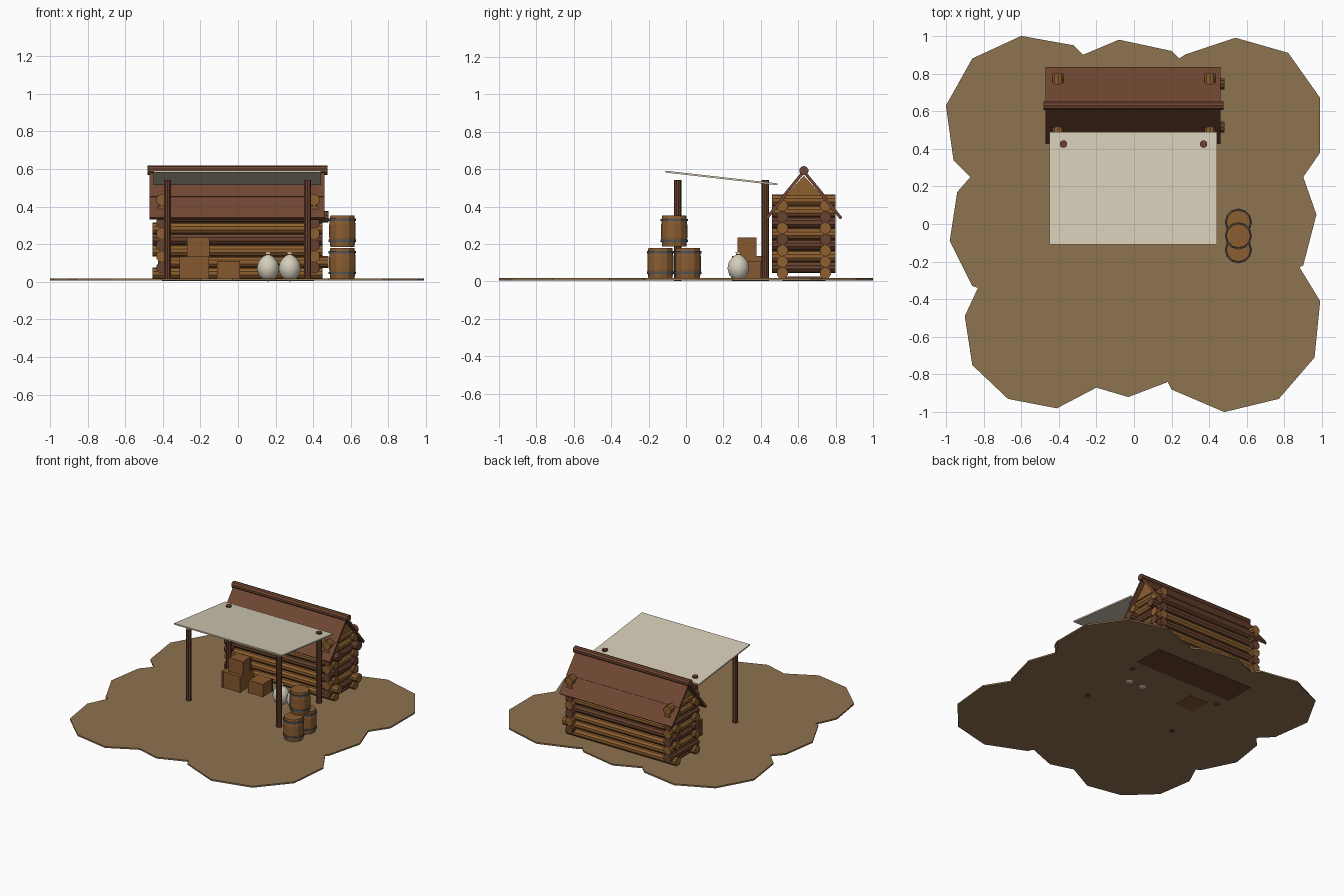
import bpy
import bmesh
import math
from mathutils import Vector, Matrix

cube = bpy.data.objects.get("Cube")
if cube:
    bpy.data.objects.remove(cube, do_unlink=True)


def material(name, srgb):
    rgb = [(c / 255 / 12.92 if c < 11 else ((c / 255 + 0.055) / 1.055) ** 2.4) for c in srgb]
    mat = bpy.data.materials.new(name)
    mat.use_nodes = True
    mat.diffuse_color = (*rgb, 1)
    bsdf = mat.node_tree.nodes["Principled BSDF"]
    bsdf.inputs["Base Color"].default_value = (*rgb, 1)
    bsdf.inputs["Roughness"].default_value = 0.9
    return mat


EARTH = material("packed earth", (143, 115, 80))
LIGHT = material("light log", (142, 96, 48))
DARK = material("dark log", (104, 66, 46))
ROOF = material("roof plank", (112, 70, 50))
CLOTH = material("canvas", (212, 204, 182))
CRATE = material("crate wood", (134, 88, 46))
BARREL = material("barrel wood", (138, 93, 50))
IRON = material("iron band", (82, 84, 88))
SACK = material("sackcloth", (212, 205, 188))


def make(name, bm, mat):
    bmesh.ops.recalc_face_normals(bm, faces=bm.faces)
    mesh = bpy.data.meshes.new(name)
    bm.to_mesh(mesh)
    bm.free()
    mesh.materials.append(mat)
    obj = bpy.data.objects.new(name, mesh)
    bpy.context.collection.objects.link(obj)
    return obj


def rod(name, start, end, radius, mat, sides=10):
    a, b = Vector(start), Vector(end)
    turn = (b - a).to_track_quat("Z", "Y").to_matrix().to_4x4()
    bm = bmesh.new()
    bmesh.ops.create_cone(bm, cap_ends=True, segments=sides, radius1=radius, radius2=radius,
                          depth=(b - a).length, matrix=Matrix.Translation((a + b) / 2) @ turn)
    return make(name, bm, mat)


def box(name, low, high, mat):
    a, b = Vector(low), Vector(high)
    bm = bmesh.new()
    bmesh.ops.create_cube(bm, size=1, matrix=Matrix.Translation((a + b) / 2)
                          @ Matrix.Diagonal((*(b - a), 1)))
    return make(name, bm, mat)


def prism(name, points, offset, mat):
    """Extrude a flat polygon along an offset."""
    bm = bmesh.new()
    face = bm.faces.new([bm.verts.new(p) for p in points])
    extruded = bmesh.ops.extrude_face_region(bm, geom=[face], use_keep_orig=True)
    moved = [v for v in extruded["geom"] if isinstance(v, bmesh.types.BMVert)]
    bmesh.ops.translate(bm, verts=moved, vec=offset)
    return make(name, bm, mat)


def lathe(name, profile, centre, mat, sides):
    """Spin a radius and height profile about a vertical axis."""
    bm = bmesh.new()
    verts = [bm.verts.new((r, 0, z)) for r, z in profile]
    edges = [bm.edges.new(pair) for pair in zip(verts, verts[1:])]
    bmesh.ops.spin(bm, geom=verts + edges, axis=(0, 0, 1), cent=(0, 0, 0),
                   angle=math.tau, steps=sides)
    bmesh.ops.remove_doubles(bm, verts=bm.verts, dist=0.0005)
    bmesh.ops.translate(bm, verts=bm.verts, vec=centre)
    return make(name, bm, mat)


# Ground patch
outline = [(-1, .63), (-.86, .88), (-.6, 1), (-.32, .95), (-.27, .9), (-.08, .98), (.2, .92),
           (.24, .88), (.27, .9), (.54, .99), (.82, .91), (.99, .67), (.99, .38), (.9, .25),
           (.97, .05), (.9, -.22), (.88, -.23), (.99, -.41), (.96, -.71), (.77, -.93),
           (.48, -1), (.2, -.88), (.18, -.84), (-.03, -.92), (-.2, -.87), (-.41, -.98),
           (-.67, -.93), (-.86, -.75), (-.9, -.49), (-.83, -.34), (-.86, -.33), (-.98, -.09),
           (-.94, .17), (-.87, .25), (-.96, .34)]
prism("ground", [(x, y, .006) for x, y in outline], (0, 0, .011), EARTH)

# Log cabin: long and short walls interlock at the corners
FRONT, BACK, SIDE = .515, .745, .405
box("cabin_floor", (-SIDE, FRONT, .003), (SIDE, BACK, .025), DARK)
for i in range(7):
    z = .045 + .06 * i
    tone = DARK if i in (3, 5) else LIGHT
    reach = .03 if i in (1, 5) else 0
    for y, label in ((FRONT, "front"), (BACK, "back")):
        rod(f"{label}_log_{i}", (-.455 + reach, y, z), (.45 + reach, y, z), .031, tone)
    tone = DARK if i in (0, 2, 4) else LIGHT
    for x, label in ((-SIDE, "right"), (SIDE, "left")):
        rod(f"{label}_log_{i}", (x, .46, z + .03), (x, .8, z + .03), .031, tone)

# Gable ends
for x, label in ((-SIDE, "right"), (SIDE, "left")):
    prism(f"{label}_gable", [(x - .025, .535, .46), (x - .025, .725, .46), (x - .025, .63, .565)],
          (.05, 0, 0), LIGHT)

# Roof: two overlapping planks on each slope, and the ridge log
RIDGE_Y, RIDGE_Z = .63, .6
for side, label in ((-1, "front"), (1, "back")):
    down = Vector((0, side * .21, -.255)).normalized()
    out = Vector((0, side * .255, .21)).normalized()
    top = Vector((-.47, RIDGE_Y, RIDGE_Z))
    for name, near, far, lift in (("upper", 0, .19, 0), ("lower", .18, .33, -.005)):
        corners = [top + down * near, top + down * far]
        a, b = (c + out * lift for c in corners)
        prism(f"{label}_roof_{name}", [a, b, b - out * .016, a - out * .016], (.93, 0, 0), ROOF)
rod("ridge_log", (-.48, RIDGE_Y, .592), (.475, RIDGE_Y, .592), .025, ROOF)

# Canopy and its posts
prism("canopy", [(-.45, -.11, .592), (-.45, .49, .524), (-.45, .49, .514), (-.45, -.11, .582)],
      (.89, 0, 0), CLOTH)
for x in (-.375, .37):
    rod("front_post", (x, -.045, .003), (x, -.045, .542), .02, DARK)
    rod("back_post", (x, .425, .003), (x, .425, .542), .02, DARK)


# Stacked barrels
def barrel(name, y, base):
    height = .166
    profile = [(0, 0), (.064, 0), (.07, .05), (.07, .116), (.064, height), (0, height)]
    lathe(name, profile, (.555, y, base), BARREL, 12)
    for z in (.026, .136):
        band = [(.062, z), (.0725, z), (.0725, z + .013), (.062, z + .013), (.062, z)]
        lathe(name + "_band", band, (.555, y, base), IRON, 12)


barrel("front_barrel", -.137, .014)
barrel("back_barrel", .01, .014)
barrel("top_barrel", -.063, .186)


# Crates with raised edge boards
def crate(name, low, high):
    box(name, low, high, CRATE)
    t = .009
    for x in (low[0], high[0] - t):
        for y in (low[1], high[1] - t):
            box(name + "_corner", (x - .003, y - .003, low[2]),
                (x + t + .003, y + t + .003, high[2]), CRATE)


crate("large_crate", (-.308, .25, .003), (-.158, .4, .135))
crate("upper_crate", (-.268, .278, .135), (-.155, .375, .236))
crate("small_crate", (-.108, .28, .01), (.008, .395, .11))

# Tied sacks
for x in (.16, .275):
    shape = [(0, .002), (.025, .006), (.05, .035), (.06, .07), (.052, .105), (.03, .132),
             (.011, .143), (.016, .157), (0, .155)]
    sack = lathe("sack", shape, (x, .28, 0), SACK, 14)
    for face in sack.data.polygons:
        face.use_smooth = True
    cord = [(.009, .139), (.0145, .139), (.0145, .147), (.009, .147), (.009, .139)]
    lathe("sack_cord", cord, (x, .28, 0), DARK, 10)
